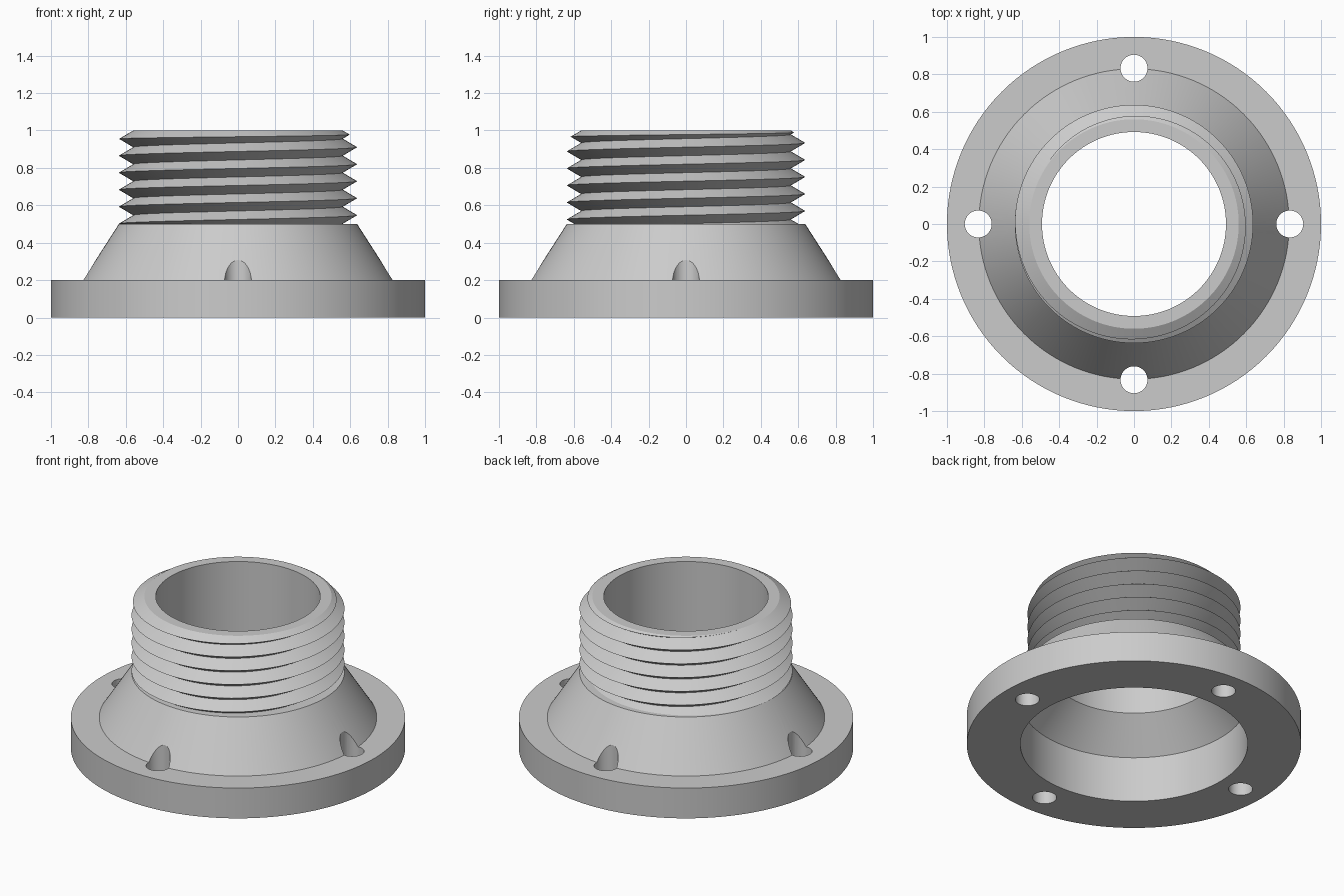
import bpy, bmesh, math

if "Cube" in bpy.data.objects:
    bpy.data.objects.remove(bpy.data.objects["Cube"])

SEGMENTS = 128
PITCH = 1 / 11
ROOT, CREST = 0.56, 0.637
NECK_BASE, NECK_TOP = 0.5, 1.0
SLOPE = (CREST - ROOT) / (PITCH / 2)
FIRST_CREST = 0.547

metal = bpy.data.materials.new("light grey metal")
metal.use_nodes = True
grey = (0.6, 0.6, 0.6, 1)
metal.diffuse_color = grey
metal.node_tree.nodes["Principled BSDF"].inputs["Base Color"].default_value = grey


def thread_point(turns, step):
    """Crest or root point of the helix, trimmed by the neck base and top chamfer."""
    start = FIRST_CREST + PITCH * turns
    z = start + step * PITCH / 2
    is_crest = step % 2 == 0
    if is_crest and z > NECK_TOP - PITCH / 2:
        # the lower flank meets the chamfer cone
        z = min((NECK_TOP + z - PITCH / 2) / 2, NECK_TOP)
        return ROOT + (NECK_TOP - z) * SLOPE, z
    if z >= NECK_TOP:
        return ROOT, NECK_TOP
    if z < NECK_BASE:
        offset = (NECK_BASE - start + PITCH / 2) % PITCH - PITCH / 2
        return CREST - SLOPE * abs(offset), NECK_BASE
    return (CREST if is_crest else ROOT), z


# Cross-section: underside, rim, flange top and outer cone, then thread, then bore
outside = [(0.68, 0), (1, 0), (1, 0.2), (0.83, 0.2), (CREST, NECK_BASE)]
inside = [(0.492, NECK_TOP), (0.492, 0.5), (0.68, 0.3)]

bm = bmesh.new()
columns = []
for i in range(SEGMENTS + 1):
    turns = i / SEGMENTS
    angle = math.tau * turns
    thread = [thread_point(turns, k) for k in range(-4, 16)]
    columns.append([bm.verts.new((r * math.cos(angle), r * math.sin(angle), z))
                    for r, z in outside + thread + inside])
for a, b in zip(columns, columns[1:]):
    for k in range(len(a)):
        n = (k + 1) % len(a)
        bm.faces.new((a[k], b[k], b[n], a[n]))
bmesh.ops.remove_doubles(bm, verts=bm.verts, dist=0.00005)
bmesh.ops.recalc_face_normals(bm, faces=bm.faces)
mesh = bpy.data.meshes.new("threaded_flange")
bm.to_mesh(mesh)
bm.free()
flange = bpy.data.objects.new("threaded_flange", mesh)
bpy.context.collection.objects.link(flange)
mesh.materials.append(metal)

# Four bolt holes, cut through the flange and into the foot of the cone
cutters = []
for i in range(4):
    angle = i * math.pi / 2
    bpy.ops.mesh.primitive_cylinder_add(
        vertices=48, radius=0.072, depth=0.8,
        location=(0.833 * math.cos(angle), 0.833 * math.sin(angle), 0.2))
    cutter = bpy.context.object
    cutter.name = f"bolt_hole_cutter_{i + 1}"
    cutter.data.materials.append(metal)
    cutter.hide_render = True
    cutters.append(cutter)
    cut = flange.modifiers.new("bolt hole", "BOOLEAN")
    cut.operation = "DIFFERENCE"
    cut.solver = "EXACT"
    cut.object = cutter

bpy.ops.object.select_all(action="DESELECT")
flange.select_set(True)
bpy.context.view_layer.objects.active = flange
for name in [m.name for m in flange.modifiers]:
    bpy.ops.object.modifier_apply(modifier=flange.modifiers[0].name)
for cutter in cutters:
    bpy.data.objects.remove(cutter)
bpy.ops.object.shade_smooth_by_angle(angle=math.radians(25))
